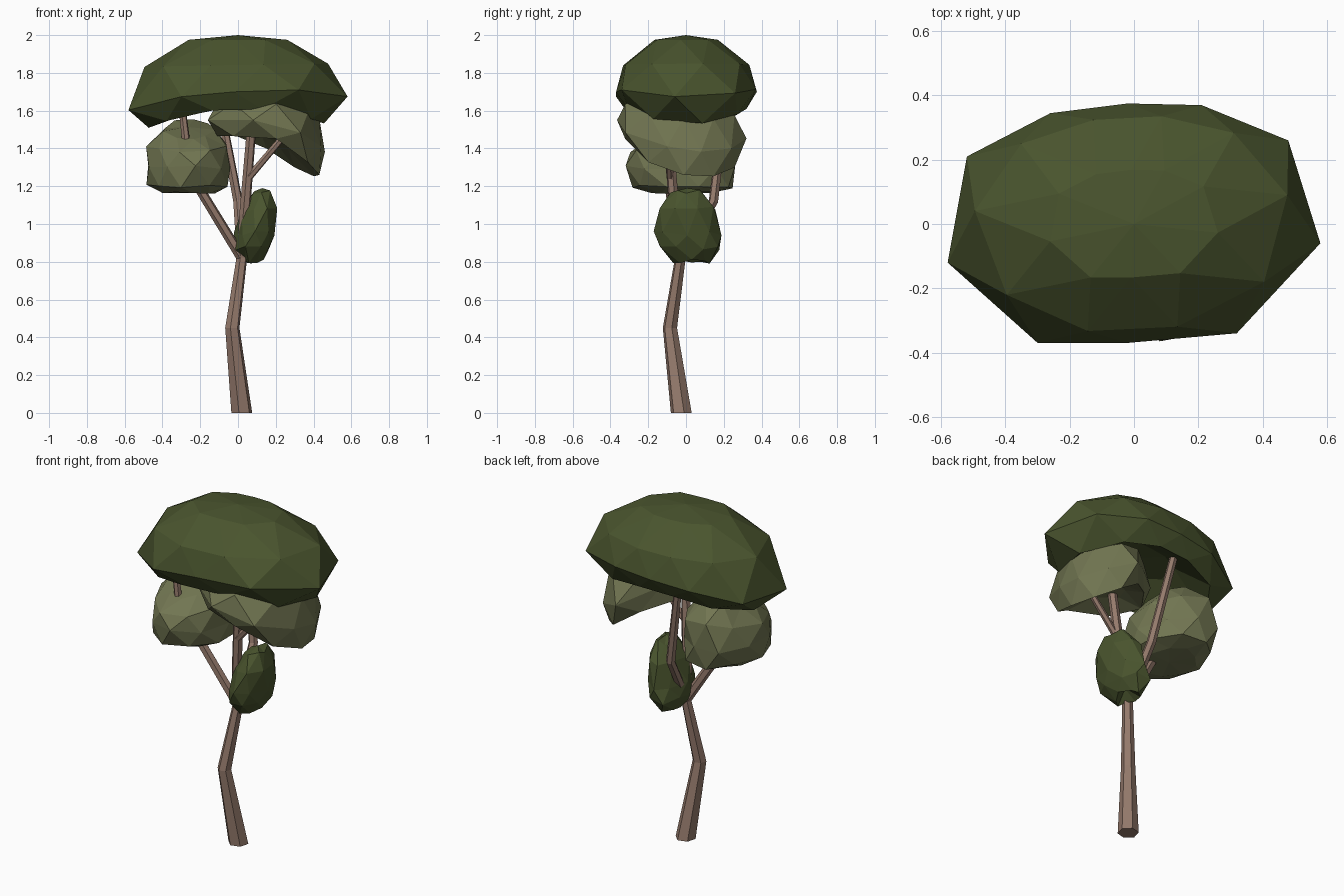
import bpy
import bmesh
import math
import random
from mathutils import Vector

random.seed(4)

cube = bpy.data.objects.get("Cube")
if cube:
    bpy.data.objects.remove(cube, do_unlink=True)


def material(name, red, green, blue):
    mat = bpy.data.materials.new(name)
    colour = (red, green, blue, 1)
    mat.diffuse_color = colour
    mat.use_nodes = True
    shader = next(n for n in mat.node_tree.nodes if n.type == "BSDF_PRINCIPLED")
    shader.inputs["Base Color"].default_value = colour
    shader.inputs["Roughness"].default_value = 0.9
    return mat


bark = material("brown bark", 0.30, 0.195, 0.15)
dark_leaf = material("dark green leaves", 0.067, 0.089, 0.027)
pale_leaf = material("olive leaves", 0.168, 0.182, 0.084)


def finish(bm, name, mat):
    bmesh.ops.recalc_face_normals(bm, faces=bm.faces[:])
    mesh = bpy.data.meshes.new(name)
    bm.to_mesh(mesh)
    bm.free()
    mesh.materials.append(mat)
    obj = bpy.data.objects.new(name, mesh)
    bpy.context.collection.objects.link(obj)
    return obj


def limb(name, path, radii, sides=6):
    """Tapered faceted tube through the path points."""
    bm = bmesh.new()
    points = [Vector(p) for p in path]
    up = Vector((0, 0, 1))
    rings = []
    for i, point in enumerate(points):
        before, after = points[max(i - 1, 0)], points[min(i + 1, len(points) - 1)]
        # The foot is cut level with the ground
        tangent = up if point.z == 0 else (after - before).normalized()
        turn = up.rotation_difference(tangent)
        ring = []
        for k in range(sides):
            angle = math.tau * k / sides + math.pi / 12
            spoke = Vector((math.cos(angle), math.sin(angle), 0)) * radii[i]
            ring.append(bm.verts.new(point + turn @ spoke))
        rings.append(ring)
    for low, high in zip(rings, rings[1:]):
        for k in range(sides):
            j = (k + 1) % sides
            bm.faces.new((low[k], low[j], high[j], high[k]))
    bm.faces.new(rings[0])
    bm.faces.new(rings[-1])
    return finish(bm, name, bark)


def clump(name, mat, centre, outline, rings, top, bottom, warp, rough=0.0):
    """Faceted leaf mass: scaled copies of a plan outline, alternate rings half a step round."""
    bm = bmesh.new()
    middle = Vector(centre)
    plan = [Vector(p) - middle for p in outline]
    count = len(plan)

    def vertex(flat, z, jitter):
        co = Vector((middle.x + flat.x, middle.y + flat.y, z))
        co += Vector([random.uniform(-jitter, jitter) for axis in "xyz"])
        return bm.verts.new(warp(co))

    loops = []
    for i, (scale, z) in enumerate(rings):
        loop = []
        for k in range(count):
            flat = plan[k] if i % 2 == 0 else (plan[k] + plan[(k + 1) % count]) / 2
            loop.append(vertex(flat * scale, z, rough))
        loops.append(loop)
    for i, (a, b) in enumerate(zip(loops, loops[1:])):
        if i % 2:
            a, b = b, a
        for k in range(count):
            j = (k + 1) % count
            bm.faces.new((a[k], a[j], b[k]))
            bm.faces.new((a[j], b[j], b[k]))
    for loop, z in ((loops[0], top), (loops[-1], bottom)):
        tip = vertex(Vector((0, 0)), z, 0)
        for k in range(count):
            bm.faces.new((loop[k], loop[(k + 1) % count], tip))
    return finish(bm, name, mat)


def ellipse(centre, rx, ry, sides):
    steps = [math.tau * k / sides for k in range(sides)]
    return [(centre[0] + rx * math.cos(a), centre[1] + ry * math.sin(a)) for a in steps]


# Trunk and branches
fork = (0.02, -0.03, 0.82)
limb("trunk", [(0.02, -0.025, 0), (-0.03, -0.085, 0.45), fork], [0.057, 0.039, 0.029])
limb("right_branch", [fork, (-0.2, -0.085, 1.18), (-0.275, -0.17, 1.44), (-0.3, -0.17, 1.65)],
     [0.028, 0.026, 0.022, 0.019])
limb("back_branch", [fork, (0, 0.145, 1.12), (-0.1, 0.21, 1.65)], [0.027, 0.026, 0.022])
limb("middle_branch", [fork, (0.035, -0.06, 1.05), (0.075, -0.1, 1.55)], [0.028, 0.029, 0.025])
limb("left_twig", [(0.06, -0.085, 1.25), (0.23, -0.09, 1.45), (0.28, -0.1, 1.66)],
     [0.02, 0.018, 0.016])


# Wide top canopy, its underside arched, with the rim lifted on the left
def arch(co):
    depth = max(0, 1.86 - co.z)
    lift = 7 * max(0, 0.27 - depth) * max(0, co.x)
    co.z += depth * (lift - 1.8 * co.x ** 2)
    return co


canopy_plan = [(-0.58, -0.12), (-0.3, -0.37), (-0.02, -0.37), (0.32, -0.34), (0.58, -0.06),
               (0.48, 0.26), (0.21, 0.37), (-0.02, 0.375), (-0.26, 0.345), (-0.52, 0.21)]
clump("top_canopy", dark_leaf, (0, 0), canopy_plan,
      [(0.45, 1.975), (0.9, 1.84), (1, 1.7), (0.86, 1.61), (0.4, 1.7)], 2, 1.71, arch)


# Middle leaf mass, its lower part drooping on the left
def droop(co):
    co.z -= 2.2 * max(0, 1.75 - co.z) * max(0, co.x + co.y / 4 - 0.1)
    return co


middle_plan = [(-0.16, -0.16), (0.08, -0.365), (0.33, -0.32), (0.44, -0.1), (0.46, 0.08),
               (0.38, 0.24), (0.24, 0.32), (0.06, 0.15), (-0.1, 0.02)]
clump("middle_leaves", pale_leaf, (0.17, -0.05), middle_plan,
      [(0.5, 1.68), (0.93, 1.64), (1, 1.55), (0.93, 1.465), (0.45, 1.5)], 1.69, 1.52, droop)


# Rounded leaf mass on the right branch, its top sloping down to the front
def slope(co):
    co.z += 1.5 * max(0, co.z - 1.35) * (co.y - 0.1)
    return co


side_spot = (-0.265, -0.02)
clump("right_leaves", pale_leaf, side_spot, ellipse(side_spot, 0.225, 0.29, 9),
      [(0.6, 1.53), (1, 1.43), (1.02, 1.3), (1, 1.2), (0.6, 1.16)],
      1.55, 1.165, slope, 0.012)


# Small upright leaf mass at the fork, its foot pushed back and its top leaning left
def lean(co):
    co.x += 0.15 * (co.z - 0.97)
    co.y += 0.15 * max(0, 0.95 - co.z)
    return co


low_spot = (0.095, 0.005)
clump("low_leaves", dark_leaf, low_spot, ellipse(low_spot, 0.108, 0.175, 8),
      [(0.45, 1.17), (0.95, 1.08), (1, 0.95), (1, 0.87), (0.5, 0.8)],
      1.19, 0.86, lean, 0.012)
